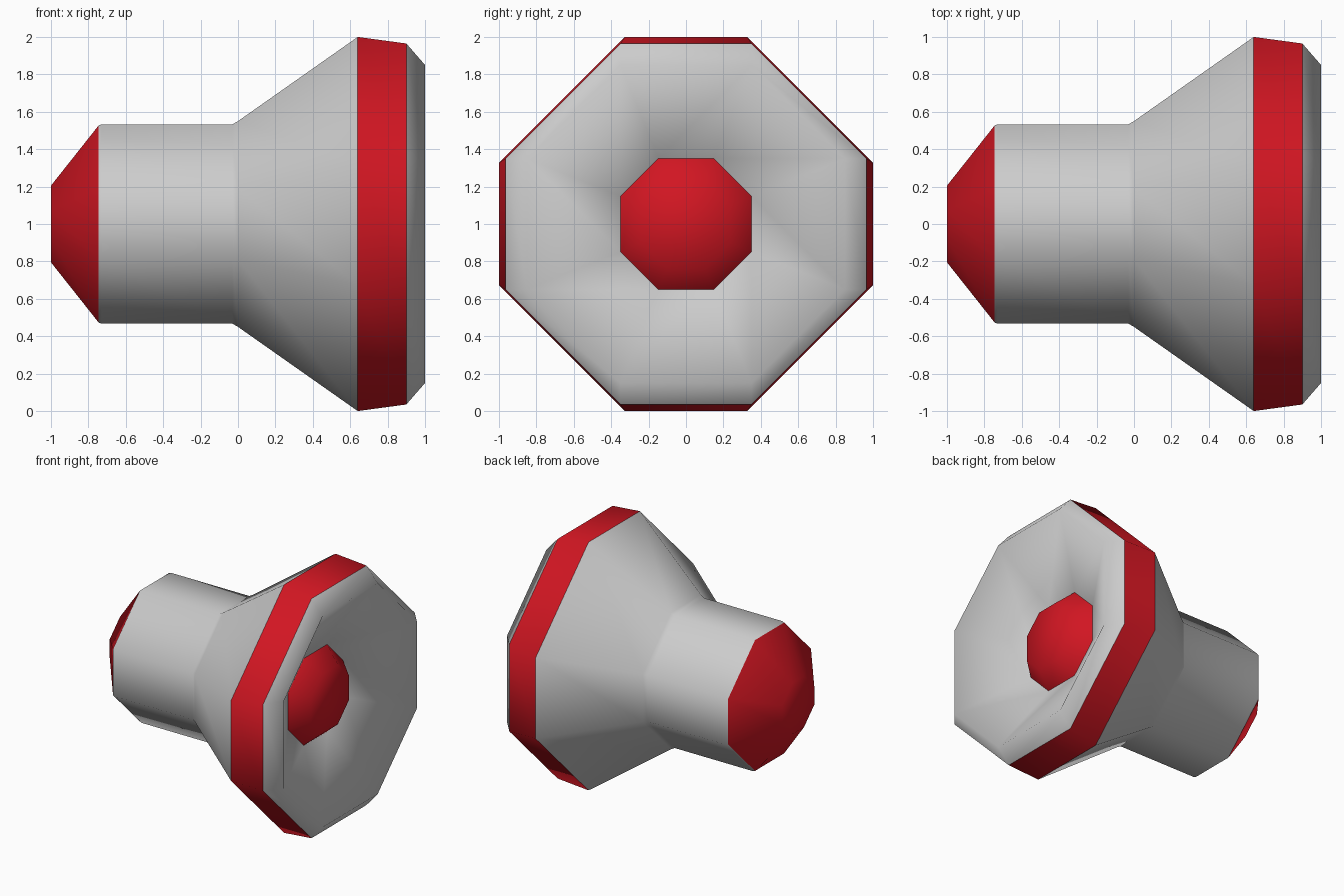
import bpy

if "Cube" in bpy.data.objects:
    bpy.data.objects.remove(bpy.data.objects["Cube"])

red = bpy.data.materials.new("red")
red.diffuse_color = (0.64, 0.008, 0.016, 1)
red.use_nodes = True
red.node_tree.nodes["Principled BSDF"].inputs["Base Color"].default_value = red.diffuse_color


def octagon(bm_verts, x, half, edge):
    # eight corners around the x axis: half = distance to flat, edge = half flat length
    pts = [(half, edge), (edge, half), (-edge, half), (-half, edge),
           (-half, -edge), (-edge, -half), (edge, -half), (half, -edge)]
    bm_verts += [(x, y, 1 + z) for y, z in pts]


def band(name, rings, mat=None, cap_start=False, cap_end=False):
    """Octagonal shell swept along x through (x, half, edge) rings."""
    verts, faces = [], []
    for ring in rings:
        octagon(verts, *ring)
    for r in range(len(rings) - 1):
        a, b = r * 8, r * 8 + 8
        for i in range(8):
            j = (i + 1) % 8
            faces.append((a + i, a + j, b + j, b + i))
    if cap_start:
        faces.append(tuple(reversed(range(8))))
    if cap_end:
        n = len(verts) - 8
        faces.append(tuple(range(n, n + 8)))
    me = bpy.data.meshes.new(name)
    me.from_pydata(verts, [], faces)
    # +y to +z winding seen along +x: outward faces need the sweep order used above
    for p in me.polygons:
        p.use_smooth = True
    me.update()
    if mat:
        me.materials.append(mat)
    ob = bpy.data.objects.new(name, me)
    bpy.context.collection.objects.link(ob)
    return ob


# rounded red tip at the narrow end
band("end_tip", [(-1.0, 0.205, 0.075), (-0.745, 0.527, 0.185)], red, cap_start=True)

# grey neck flaring into the cone
band("neck_and_cone", [(-0.745, 0.527, 0.185), (-0.73, 0.533, 0.187),
                       (-0.03, 0.533, 0.187), (0.0, 0.55, 0.19),
                       (0.64, 1.0, 0.327)])

# red rim band
band("rim_band", [(0.64, 1.0, 0.327), (0.90, 0.965, 0.35)], red)

# grey lip turning into the recessed dish
band("dish", [(0.90, 0.965, 0.35), (1.0, 0.85, 0.35), (0.69, 0.35, 0.148)])

# red domed button at the bottom of the dish
band("centre_button", [(0.69, 0.35, 0.148), (0.82, 0.24, 0.10)], red, cap_end=True)
